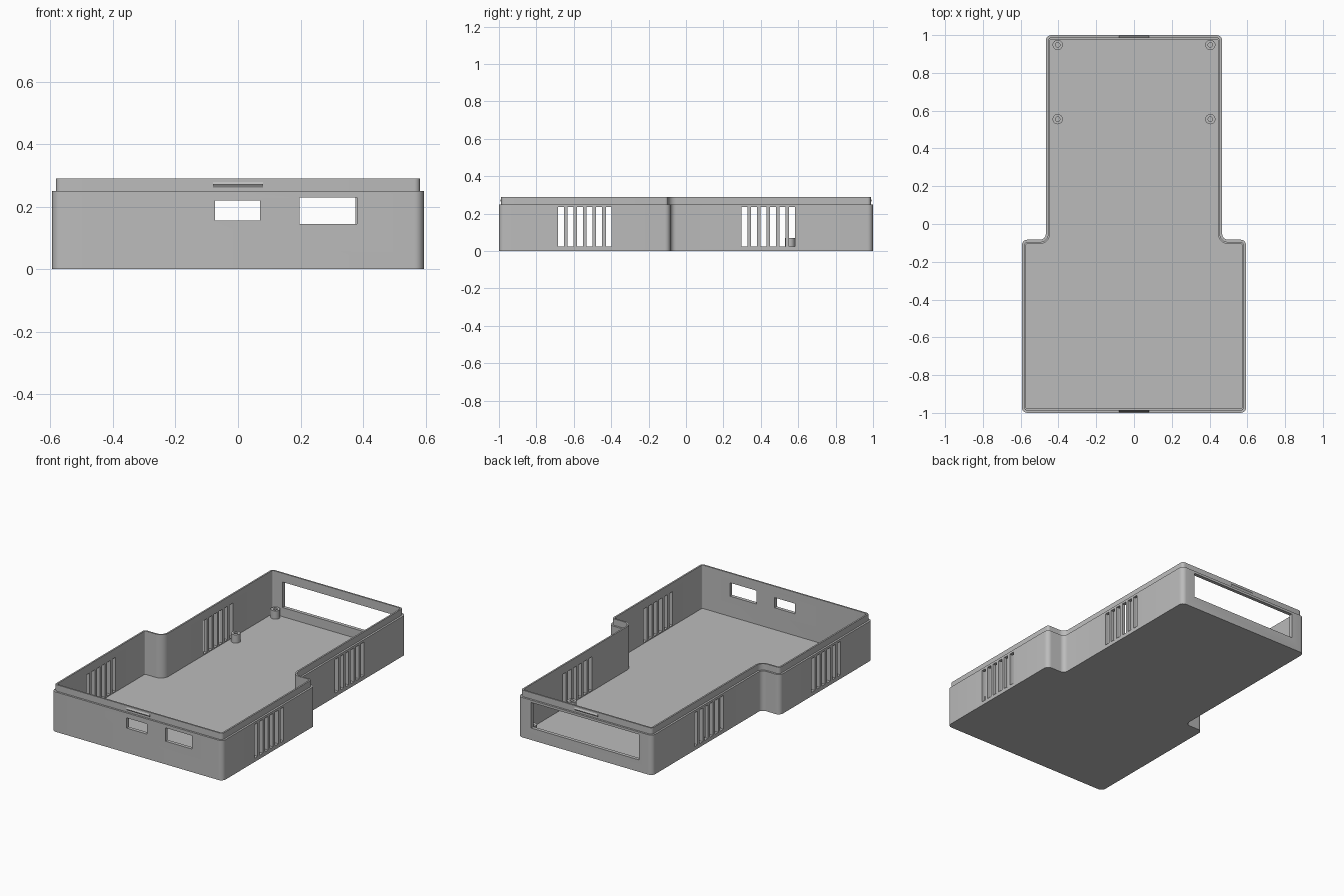
import bpy, bmesh, math

if "Cube" in bpy.data.objects:
    bpy.data.objects.remove(bpy.data.objects["Cube"])

grey = bpy.data.materials.new("plain grey")
grey.diffuse_color = (0.5, 0.5, 0.5, 1)
grey.use_nodes = True
grey.node_tree.nodes["Principled BSDF"].inputs["Base Color"].default_value = grey.diffuse_color

WIDE, NARROW, STEP = 0.594, 0.467, -0.083
RADIUS, SEGS = 0.03, 6
FLOOR, WALL_TOP, LIP_TOP = 0.018, 0.25, 0.29
WALL, LIP_INSET = 0.022, 0.012

# Corners of the half outline: x, y, start angle, turn (1 convex, -1 concave)
CORNERS = [
    (WIDE, -1, -90, 1), (WIDE, STEP, 0, 1), (NARROW, STEP, 270, -1), (NARROW, 1, 0, 1),
    (-NARROW, 1, 90, 1), (-NARROW, STEP, 0, -1), (-WIDE, STEP, 90, 1), (-WIDE, -1, 180, 1),
]


def outline(inset):
    """Rounded stepped outline, moved inwards by inset."""
    pts = []
    for x, y, start, turn in CORNERS:
        mid = math.radians(start + 45 * turn)
        cx = x - turn * math.copysign(RADIUS, x) if turn > 0 else x + math.copysign(RADIUS, x)
        cy = y - math.copysign(RADIUS, y if abs(y) == 1 else 1) if turn > 0 else y + RADIUS
        r = RADIUS - turn * inset
        if turn < 0:  # concave arcs run backwards around the outside centre
            start = 270 if x > 0 else 0
            a0, a1 = (270, 180) if x > 0 else (0, -90)
        else:
            a0, a1 = start, start + 90
        for i in range(SEGS + 1):
            a = math.radians(a0 + (a1 - a0) * i / SEGS)
            pts.append((cx + r * math.cos(a), cy + r * math.sin(a)))
    return pts


def new_object(name, bm):
    bmesh.ops.recalc_face_normals(bm, faces=bm.faces)
    me = bpy.data.meshes.new(name)
    bm.to_mesh(me)
    bm.free()
    me.materials.append(grey)
    ob = bpy.data.objects.new(name, me)
    bpy.context.collection.objects.link(ob)
    return ob


def smooth(ob):
    bpy.ops.object.select_all(action='DESELECT')
    ob.select_set(True)
    bpy.context.view_layer.objects.active = ob
    bpy.ops.object.shade_smooth_by_angle(angle=math.radians(30))


def add_box(bm, x0, x1, y0, y1, z0, z1):
    vs = bmesh.ops.create_cube(bm, size=1)["verts"]
    for v in vs:
        v.co = ((x0 + x1) / 2 + v.co.x * (x1 - x0),
                (y0 + y1) / 2 + v.co.y * (y1 - y0),
                (z0 + z1) / 2 + v.co.z * (z1 - z0))


# Tray: bottom, outer wall, stepped lip, inner wall and floor as linked loops
bm = bmesh.new()
levels = [(0, 0), (0, WALL_TOP), (LIP_INSET, WALL_TOP), (LIP_INSET, LIP_TOP),
          (WALL, LIP_TOP), (WALL, FLOOR)]
rings = [[bm.verts.new((x, y, z)) for x, y in outline(i)] for i, z in levels]
for a, b in zip(rings, rings[1:]):
    n = len(a)
    for i in range(n):
        j = (i + 1) % n
        bm.faces.new((a[i], a[j], b[j], b[i]))
bm.faces.new(rings[0][::-1])
bm.faces.new(rings[-1])
tray = new_object("tray", bm)

# Cutter: front ports, back window and side vents
bm = bmesh.new()
add_box(bm, -0.073, 0.07, -1.1, -0.9, 0.155, 0.219)
add_box(bm, 0.197, 0.38, -1.1, -0.9, 0.145, 0.229)
add_box(bm, -0.375, 0.375, 0.9, 1.1, 0.075, 0.235)
for first, wall_x in ((-0.685, WIDE), (0.296, NARROW)):
    for k in range(6):
        y = first + k * 0.0512
        for s in (-1, 1):
            xs = sorted((s * (wall_x - 0.06), s * (wall_x + 0.06)))
            add_box(bm, xs[0], xs[1], y, y + 0.032, 0.024, 0.235)
cutter = new_object("opening_cutter", bm)
cutter.hide_render = True
cutter.hide_viewport = True
mod = tray.modifiers.new("openings", 'BOOLEAN')
mod.operation = 'DIFFERENCE'
mod.solver = 'EXACT'
mod.object = cutter
bpy.context.view_layer.objects.active = tray
bpy.ops.object.modifier_apply(modifier=mod.name)
bpy.data.objects.remove(cutter)
smooth(tray)

# Snap ridges on the front and back of the lip
for name, s in (("front_snap_ridge", -1), ("back_snap_ridge", 1)):
    bm = bmesh.new()
    face = s * (1 - LIP_INSET)
    ends = [[bm.verts.new((x, face + s * d, z))
             for d, z in ((-0.002, 0.258), (0.006, 0.27), (-0.002, 0.282))]
            for x in (-0.08, 0.08)]
    bm.faces.new(ends[0])
    bm.faces.new(ends[1])
    for i in range(3):
        j = (i + 1) % 3
        bm.faces.new((ends[0][i], ends[0][j], ends[1][j], ends[1][i]))
    new_object(name, bm)

# Hollow screw posts
for x in (-0.404, 0.404):
    for y in (0.555, 0.948):
        bm = bmesh.new()
        loops = []
        for r, z in ((0.027, FLOOR - 0.004), (0.027, 0.07), (0.012, 0.07), (0.012, FLOOR + 0.002)):
            loops.append([bm.verts.new((x + r * math.cos(math.tau * i / 24),
                                        y + r * math.sin(math.tau * i / 24), z)) for i in range(24)])
        for a, b in zip(loops, loops[1:]):
            for i in range(24):
                j = (i + 1) % 24
                bm.faces.new((a[i], a[j], b[j], b[i]))
        bm.faces.new(loops[0])
        bm.faces.new(loops[-1])
        smooth(new_object("screw_post", bm))
